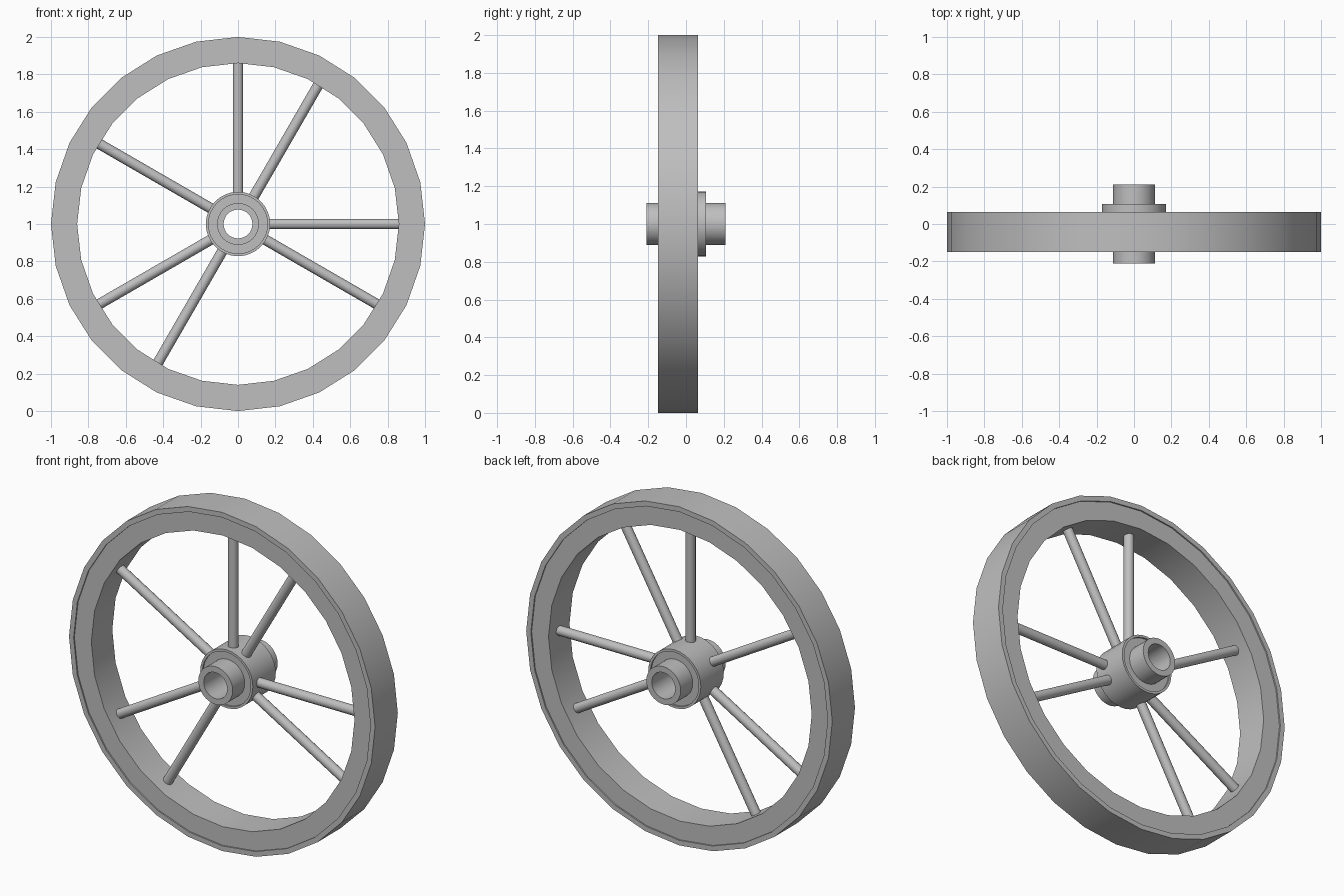
import bpy
import math
from mathutils import Matrix, Vector

cube = bpy.data.objects.get("Cube")
if cube:
    bpy.data.objects.remove(cube, do_unlink=True)

AXLE_Z = 1.0
RIM_Y = -0.043

grey = bpy.data.materials.new("plain grey")
grey.use_nodes = True
colour = (0.52, 0.52, 0.52, 1)
grey.diffuse_color = colour
grey.node_tree.nodes["Principled BSDF"].inputs["Base Color"].default_value = colour


def finish(obj):
    obj.data.materials.append(grey)
    bpy.ops.object.select_all(action="DESELECT")
    obj.select_set(True)
    bpy.context.view_layer.objects.active = obj
    bpy.ops.object.shade_smooth_by_angle(angle=math.radians(35))


def ring(name, inner, outer, half_width, sides, y=0.0):
    """Square-edged ring turned around the axle (y axis)."""
    profile = [(inner, -half_width), (outer, -half_width),
               (outer, half_width), (inner, half_width)]
    count = len(profile)
    verts, faces = [], []
    for i in range(sides):
        a = math.tau * i / sides
        verts += [(r * math.cos(a), y + w, AXLE_Z + r * math.sin(a)) for r, w in profile]
        n = (i + 1) % sides
        for k in range(count):
            m = (k + 1) % count
            faces.append((i * count + k, i * count + m, n * count + m, n * count + k))
    mesh = bpy.data.meshes.new(name)
    mesh.from_pydata(verts, [], faces)
    obj = bpy.data.objects.new(name, mesh)
    bpy.context.collection.objects.link(obj)
    finish(obj)


# Rim: a tyre around a slightly narrower inner band
ring("tyre", 0.97, 1.0, 0.106, 28, RIM_Y)
ring("rim_band", 0.86, 0.97, 0.098, 28, RIM_Y)

# Hub: outer sleeve, recessed core and a long hollow axle tube
ring("hub_sleeve", 0.158, 0.172, 0.107, 32)
ring("hub_core", 0.112, 0.158, 0.097, 32)
ring("axle_tube", 0.077, 0.112, 0.21, 32)

# Spokes: unevenly spaced, some places left empty
start, end = 0.155, 0.868
for number, degrees in enumerate((0, 60, 90, 150, 210, 240, 330), 1):
    a = math.radians(degrees)
    direction = Vector((math.cos(a), 0, math.sin(a)))
    bpy.ops.mesh.primitive_cylinder_add(vertices=16, radius=0.028, depth=end - start)
    spoke = bpy.context.object
    spoke.name = f"spoke_{number}"
    centre = Vector((0, RIM_Y, AXLE_Z)) + direction * (start + end) / 2
    spoke.matrix_world = (Matrix.Translation(centre)
                          @ direction.to_track_quat("Z", "Y").to_matrix().to_4x4())
    finish(spoke)
